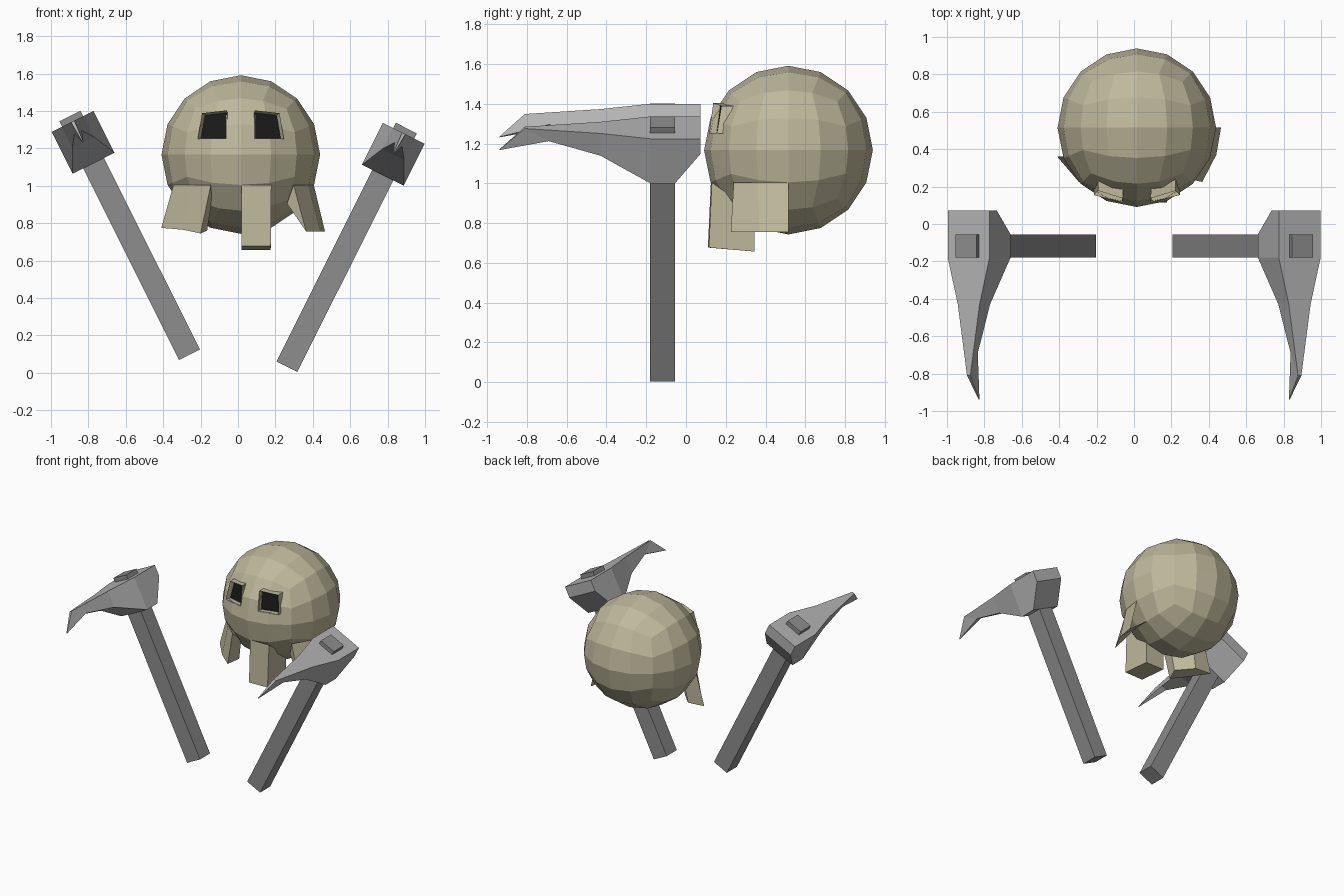
import bpy, bmesh, math
from mathutils import Vector

if "Cube" in bpy.data.objects:
    bpy.data.objects.remove(bpy.data.objects["Cube"])


def material(name, rgb):
    m = bpy.data.materials.new(name)
    m.diffuse_color = (*rgb, 1)
    m.use_nodes = True
    m.node_tree.nodes["Principled BSDF"].inputs["Base Color"].default_value = m.diffuse_color
    return m


BONE = material("bone", (0.52, 0.48, 0.33))
BLACK = material("black", (0.01, 0.01, 0.01))
HANDLE = material("dark_grey", (0.27, 0.27, 0.27))
STEEL = material("mid_grey", (0.45, 0.45, 0.45))


def finish(bm, name, *mats):
    bmesh.ops.recalc_face_normals(bm, faces=bm.faces)
    mesh = bpy.data.meshes.new(name)
    bm.to_mesh(mesh)
    bm.free()
    ob = bpy.data.objects.new(name, mesh)
    bpy.context.collection.objects.link(ob)
    for m in mats:
        mesh.materials.append(m)
    return ob


def loft(rings, cap_ends=True):
    """Join rings of equal point count into a closed bmesh."""
    bm = bmesh.new()
    rows = [[bm.verts.new(p) for p in r] for r in rings]
    n = len(rows[0])
    for a, b in zip(rows, rows[1:]):
        for i in range(n):
            j = (i + 1) % n
            bm.faces.new((a[i], a[j], b[j], b[i]))
    if cap_ends:
        bm.faces.new(rows[0])
        bm.faces.new(rows[-1])
    bmesh.ops.recalc_face_normals(bm, faces=bm.faces)
    return bm


# Skull: cube sphere with four faces per side
CENTRE, RADIUS = Vector((0.015, 0.515, 1.167)), 0.424
bm = bmesh.new()
bmesh.ops.create_cube(bm, size=2)
bmesh.ops.subdivide_edges(bm, edges=bm.edges[:], cuts=3, use_grid_fill=True)
for v in bm.verts:
    d = Vector([math.tan(c * math.pi / 4) for c in v.co])
    v.co = CENTRE + d.normalized() * RADIUS
skull = finish(bm, "skull", BONE)

# Eye sockets: raised rims with a recessed black panel, cut into the skull
EYE = [(0.075, 0.116, 1.25), (0.23, 0.155, 1.25),
       (0.207, 0.178, 1.388), (0.075, 0.137, 1.403)]
for side, sx in (("left", -1), ("right", 1)):
    front = [Vector((CENTRE.x + sx * x, y, z)) for x, y, z in EYE]
    back = [p + Vector((0, 0.075, 0)) for p in front]
    bm = loft([front, back])
    bm.faces.ensure_lookup_table()
    panel = bm.faces[-2]
    bmesh.ops.inset_individual(bm, faces=[panel], thickness=0.009, depth=-0.035)
    panel.material_index = 1
    finish(bm, side + "_eye_socket", BONE, BLACK)

    mid = sum(front, Vector()) / 4
    small = [mid + (p - mid) * 0.96 for p in front]
    cutter = finish(loft([[p + Vector((0, -0.1, 0)) for p in small],
                          [p + Vector((0, 0.06, 0)) for p in small]]),
                    side + "_eye_cutter")
    cutter.hide_render = True
    cutter.hide_viewport = True
    cut = skull.modifiers.new("socket", "BOOLEAN")
    cut.operation = "DIFFERENCE"
    cut.solver = "EXACT"
    cut.object = cutter

# Front tooth
finish(loft([
    [(0.018, 0.125, 1.005), (0.178, 0.13, 1.005), (0.175, 0.345, 0.85), (0.018, 0.345, 0.85)],
    [(0.018, 0.11, 0.677), (0.175, 0.115, 0.677), (0.175, 0.345, 0.657), (0.018, 0.345, 0.657)],
]), "front_tooth", BONE)

# Left tooth wraps the corner of the jaw
finish(loft([
    [(-0.345, 0.36, 1.005), (-0.257, 0.243, 1.005), (-0.145, 0.14, 1.005),
     (-0.14, 0.24, 0.92), (-0.24, 0.37, 0.92)],
    [(-0.41, 0.36, 0.775), (-0.295, 0.225, 0.765), (-0.20, 0.157, 0.745),
     (-0.165, 0.25, 0.76), (-0.27, 0.36, 0.765)],
]), "left_tooth", BONE)

# Right tooth is a thin flap flaring out of the jaw, open at its rear end
bm = bmesh.new()
flap = [[bm.verts.new(p) for p in row] for row in (
    [(0.297, 0.24, 1.005), (0.375, 0.36, 1.005), (0.405, 0.515, 1.005)],
    [(0.365, 0.225, 0.755), (0.44, 0.37, 0.755), (0.465, 0.515, 0.755)],
    [(0.262, 0.268, 0.905), (0.295, 0.37, 0.88), (0.31, 0.515, 0.87)])]
for a, b in zip(flap, flap[1:]):
    for i in range(2):
        bm.faces.new((a[i], a[i + 1], b[i + 1], b[i]))
bm.faces.new([row[0] for row in flap])
finish(bm, "right_tooth", BONE)

# Hammers: local u across the head, v along the handle, beak towards -y
TILT = math.radians(26.6)
# y_top, v_top, half width top, y_bottom, v_bottom, half width bottom
HEAD = [(0.073, 0.125, 0.125, 0.073, 0.04, 0.125),
        (-0.055, 0.125, 0.125, -0.055, -0.125, 0.125),
        (-0.18, 0.125, 0.125, -0.18, -0.125, 0.125),
        (-0.43, 0.125, 0.065, -0.43, 0.0, 0.065),
        (-0.81, 0.125, 0.01, -0.69, 0.06, 0.022),
        (-0.938, 0.002, 0.002, -0.938, 0.0, 0.002)]
for side, sx, cx, cz in (("left", -1, -0.828, 1.232), ("right", 1, 0.83, 1.168)):
    def place(u, y, v):
        return (cx + sx * (u * math.cos(TILT) + v * math.sin(TILT)), y,
                cz - u * math.sin(TILT) + v * math.cos(TILT))

    rings = [[place(-wt, yt, vt), place(wt, yt, vt), place(wb, yb, vb), place(-wb, yb, vb)]
             for yt, vt, wt, yb, vb, wb in HEAD]
    finish(loft(rings), side + "_hammer_head", STEEL)

    h = 0.0625
    rings = [[place(u, -0.1175 + w, v) for u, w in ((-h, -h), (h, -h), (h, h), (-h, h))]
             for v in (-1.27, 0.157)]
    finish(loft(rings), side + "_hammer_handle", HANDLE)
